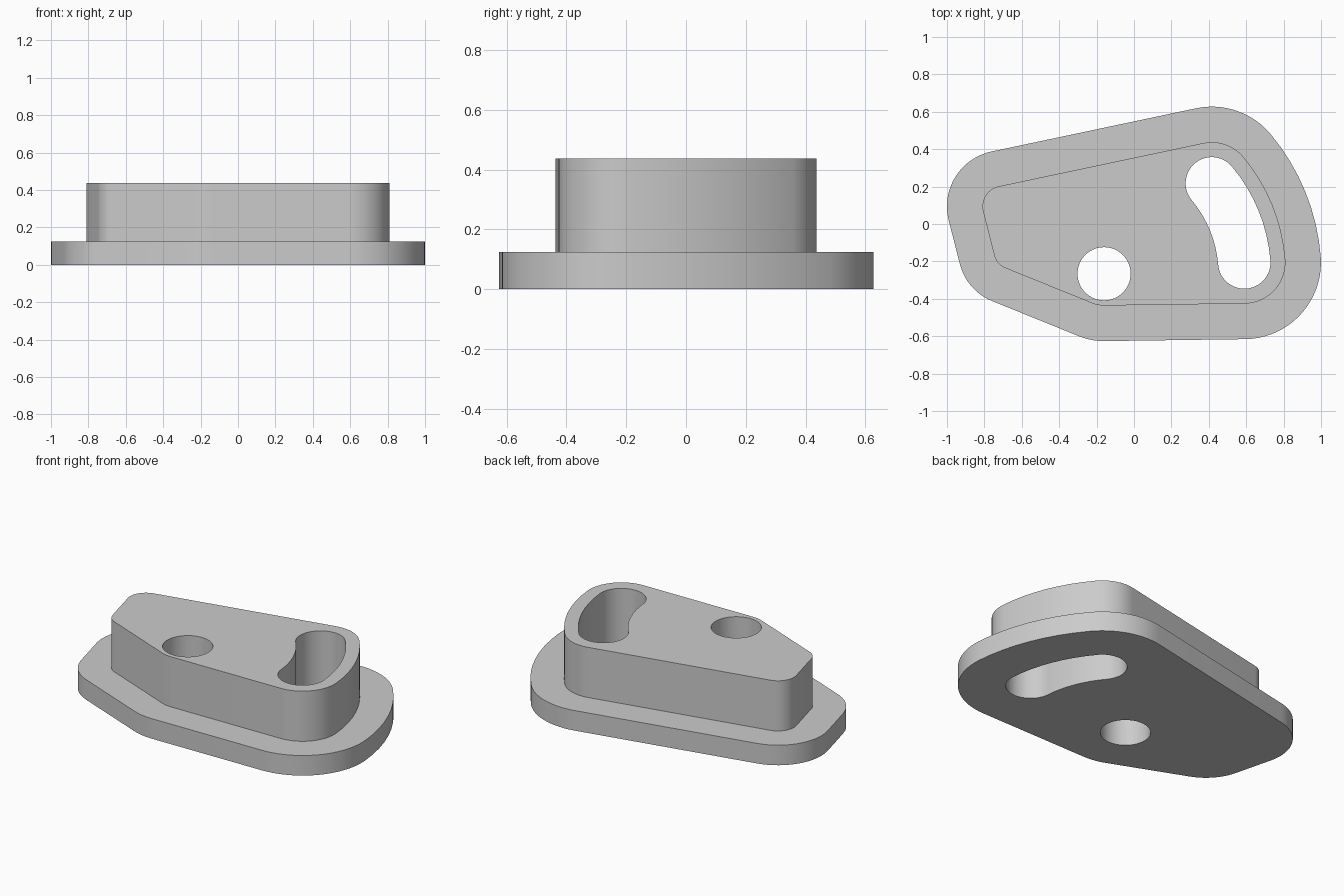
import bpy, bmesh
from math import acos, atan2, ceil, cos, pi, radians, sin
from mathutils import Vector
from mathutils.geometry import tessellate_polygon

cube = bpy.data.objects.get("Cube")
if cube:
    bpy.data.objects.remove(cube, do_unlink=True)

# Main dimensions
FLANGE_TOP, BOSS_TOP, LEDGE = 0.125, 0.4375, 0.19
PIVOT, HOLE_R = Vector((-0.16, -0.266)), 0.142
SLOT_R, SLOT_ARC, WALL = 0.14, 0.752, 0.08
SLOT_FROM, SLOT_TO = radians(4.6), radians(40)


def polar(centre, radius, angle):
    return centre + radius * Vector((cos(angle), sin(angle)))


def arc(centre, radius, start, end, step=radians(5)):
    n = max(2, ceil(abs(end - start) / step - 1e-4))
    return [polar(centre, radius, start + (end - start) * i / n) for i in range(n + 1)]


def tangent_angle(a, b):
    # Direction of the outer normal shared by two neighbouring circles
    d = b[0] - a[0]
    ratio = max(-1, min(1, (a[1] - b[1]) / d.length))
    return atan2(d.y, d.x) - acos(ratio)


def wrap_circles(circles, offset):
    # Counterclockwise belt around the circles, grown by the offset
    points = []
    for i, c in enumerate(circles):
        start = tangent_angle(circles[i - 1], c)
        end = tangent_angle(c, circles[(i + 1) % len(circles)])
        bend = arc(c[0], c[1] + offset, start, start + (end - start) % (2 * pi))
        if points and (points[-1] - bend[0]).length < 0.002:
            bend = bend[1:]  # arcs that touch share their end point
        points += bend
    return points


slot_low = polar(PIVOT, SLOT_ARC, SLOT_FROM)
slot_high = polar(PIVOT, SLOT_ARC, SLOT_TO)
corners = [
    (slot_low, SLOT_R + WALL),
    (PIVOT, SLOT_ARC + SLOT_R + WALL),
    (slot_high, SLOT_R + WALL),
    (Vector((-0.70, 0.094)), 0.11),
    (Vector((-0.65, -0.143)), 0.10),
    (PIVOT, 0.17),
]
boss = wrap_circles(corners, 0)
flange = wrap_circles(corners, LEDGE)

# Round hole and curved slot
hole = arc(PIVOT, HOLE_R, 0, 2 * pi)[:-1]
slot = (arc(slot_low, SLOT_R, SLOT_FROM - pi, SLOT_FROM)
        + arc(PIVOT, SLOT_ARC + SLOT_R, SLOT_FROM, SLOT_TO)[1:-1]
        + arc(slot_high, SLOT_R, SLOT_TO, SLOT_TO + pi)
        + arc(PIVOT, SLOT_ARC - SLOT_R, SLOT_TO, SLOT_FROM)[1:-1])

bm = bmesh.new()


def ring(points, z):
    return [bm.verts.new((p.x, p.y, z)) for p in points]


def wall(lower, upper):
    for i in range(len(lower)):
        bm.faces.new((lower[i - 1], lower[i], upper[i], upper[i - 1]))


def cap(*rings):
    # Flat face inside the first ring, left open inside the others
    verts = [v for r in rings for v in r]
    for triangle in tessellate_polygon([[v.co for v in r] for r in rings]):
        bm.faces.new([verts[i] for i in triangle])


# Flange, ledge and boss walls
base = ring(flange, 0)
rim = ring(flange, FLANGE_TOP)
foot = ring(boss, FLANGE_TOP)
top = ring(boss, BOSS_TOP)
for lower, upper in ((base, rim), (rim, foot), (foot, top)):
    wall(lower, upper)

# Through openings, then the flat top and underside
low_cuts = [ring(p, 0) for p in (hole, slot)]
high_cuts = [ring(p, BOSS_TOP) for p in (hole, slot)]
for lower, upper in zip(low_cuts, high_cuts):
    wall(lower, upper)
cap(base, *low_cuts)
cap(top, *high_cuts)
bmesh.ops.recalc_face_normals(bm, faces=bm.faces)

mesh = bpy.data.meshes.new("stepped_slotted_plate")
bm.to_mesh(mesh)
bm.free()
plate = bpy.data.objects.new("stepped_slotted_plate", mesh)
bpy.context.collection.objects.link(plate)

# Plain grey finish
grey = bpy.data.materials.new("plain_grey")
grey.use_nodes = True
colour = (0.6, 0.6, 0.6, 1)
grey.diffuse_color = colour
grey.node_tree.nodes["Principled BSDF"].inputs["Base Color"].default_value = colour
mesh.materials.append(grey)

bpy.ops.object.select_all(action="DESELECT")
plate.select_set(True)
bpy.context.view_layer.objects.active = plate
bpy.ops.object.shade_smooth_by_angle(angle=radians(30))
